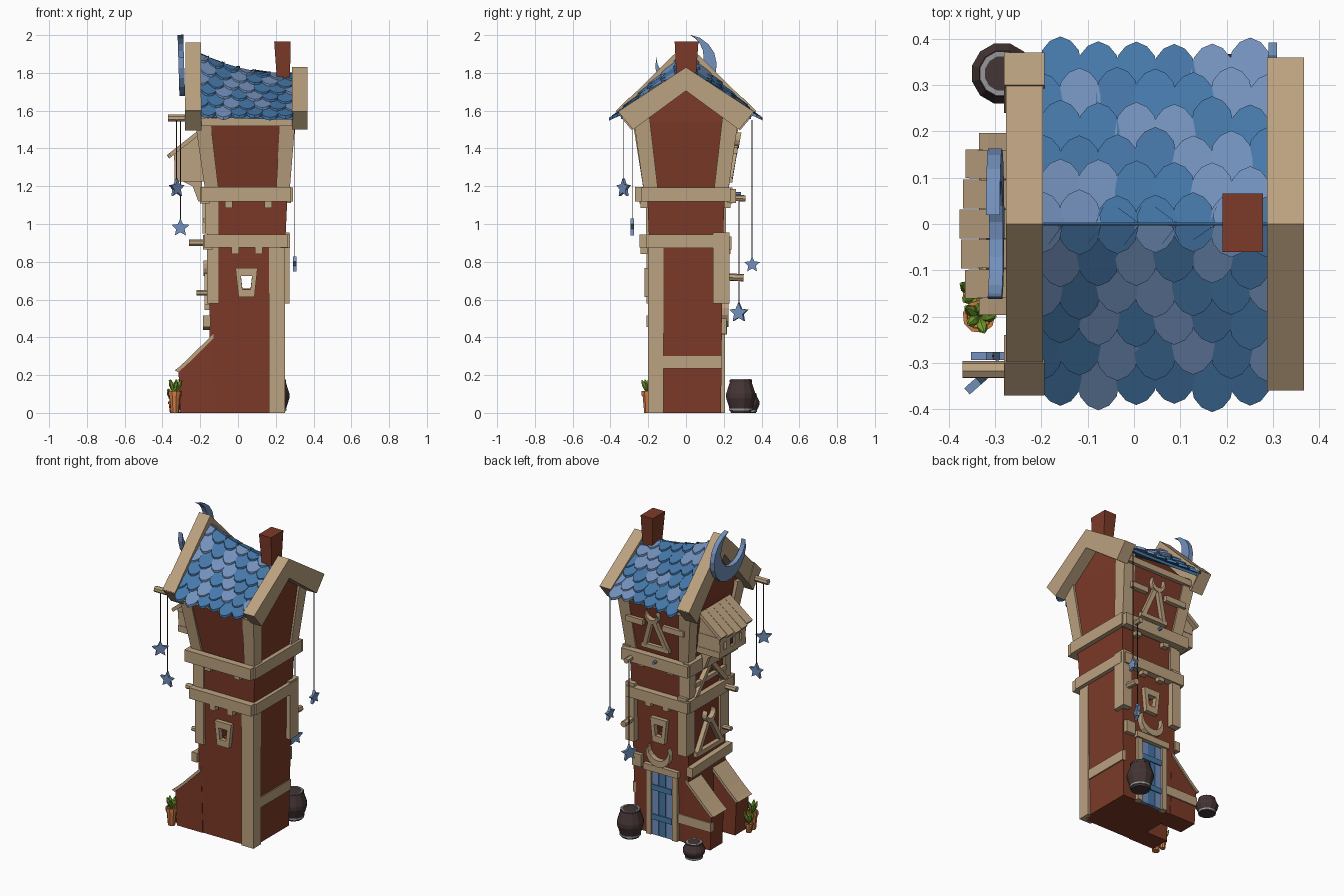
import bpy, bmesh, math, random
from mathutils import Vector as V

if "Cube" in bpy.data.objects:
    bpy.data.objects.remove(bpy.data.objects["Cube"])
random.seed(4)
X, Y, Z = V((1, 0, 0)), V((0, 1, 0)), V((0, 0, 1))


def material(name, r, g, b):
    m = bpy.data.materials.new(name)
    m.diffuse_color = (r, g, b, 1)
    m.use_nodes = True
    m.node_tree.nodes["Principled BSDF"].inputs["Base Color"].default_value = m.diffuse_color
    return m


RED = material("red_wall", .20, .042, .021)
TAN = material("tan_wood", .50, .36, .215)
BLUES = [material("blue_%d" % i, *c) for i, c in enumerate([(.06, .19, .40), (.17, .28, .50), (.06, .18, .38)])]
DARK = material("dark_wood", .06, .035, .035)
GREY = material("iron", .3, .31, .32)
CLAY = material("clay", .62, .20, .06)
GREEN = material("leaf", .18, .36, .025)


def loft(name, rings, mat):
    """Closed rings of equal length joined by quads, capped at both ends."""
    bm = bmesh.new()
    rs = [[bm.verts.new(p) for p in r] for r in rings]
    n = len(rs[0])
    for a, b in zip(rs, rs[1:]):
        for i in range(n):
            bm.faces.new((a[i], a[(i + 1) % n], b[(i + 1) % n], b[i]))
    bm.faces.new(rs[0][::-1])
    bm.faces.new(rs[-1])
    bmesh.ops.recalc_face_normals(bm, faces=bm.faces[:])
    me = bpy.data.meshes.new(name)
    bm.to_mesh(me)
    bm.free()
    me.materials.append(mat)
    ob = bpy.data.objects.new(name, me)
    bpy.context.collection.objects.link(ob)
    return ob


def beam(name, p0, p1, a, b, mat=TAN, k=1):
    """Box from p0 to p1 with half-size vectors a and b, scaled by k at p1."""
    return loft(name, [[V(p) + (a * i + b * j) * s for i, j in ((-1, -1), (1, -1), (1, 1), (-1, 1))]
                       for p, s in ((p0, 1), (p1, k))], mat)


def box(name, x0, x1, y0, y1, z0, z1, mat=TAN):
    c = ((x0 + x1) / 2, (y0 + y1) / 2)
    return beam(name, (*c, z0), (*c, z1), X * (x1 - x0) / 2, Y * (y1 - y0) / 2, mat)


def plate(name, pts, o, u, v, t, mat=TAN):
    n = u.cross(v).normalized() * t / 2
    return loft(name, [[V(o) + u * a + v * b + n * s for a, b in pts] for s in (-1, 1)], mat)


def turned(name, o, prof, mat, n=10, axis=Z):
    u = axis.orthogonal().normalized()
    w = axis.cross(u)
    return loft(name, [[V(o) + axis * z + (u * math.cos(i * math.tau / n) + w * math.sin(i * math.tau / n)) * r
                        for i in range(n)] for r, z in prof], mat)


def rod(name, p0, p1, r, mat=TAN, n=7):
    d = V(p1) - V(p0)
    return turned(name, p0, [(r, 0), (r, d.length)], mat, n, d.normalized())


def moon(r, opening, h=41, d=.35, n=10):
    """Crescent outline: outer arc, then a shifted inner arc through the tips."""
    a0, h = math.radians(opening), math.radians(h)
    ri, ph = math.sqrt(1 + d * d - 2 * d * math.cos(h)), math.atan2(math.sin(h), math.cos(h) - d)
    out = [a0 + h + (math.tau - 2 * h) * i / n for i in range(n + 1)]
    inn = [a0 - ph - (math.tau - 2 * ph) * i / n for i in range(1, n)]
    return [(r * math.cos(a), r * math.sin(a)) for a in out] + \
           [(r * (d * math.cos(a0) + ri * math.cos(a)), r * (d * math.sin(a0) + ri * math.sin(a))) for a in inn]


def quad(x0, x1, y, z):
    return [(x0, -y, z), (x1, -y, z), (x1, y, z), (x0, y, z)]


# tower walls
lower = loft("lower_wall", [quad(-.15, .235, .185, 0), quad(-.15, .25, .195, .9), quad(-.165, .262, .205, 1.15)], RED)
loft("upper_wall", [quad(-.16, .26, .205, 1.15), quad(-.205, .29, .275, 1.54),
                    [(-.205, -.002, 1.84), (.29, -.002, 1.73), (.29, .002, 1.73), (-.205, .002, 1.84)]], RED)

# window opening right through the tower, with frames front and back
def trap(sx, sz):
    return [(-.03 * sx, -.05 * sz), (.03 * sx, -.05 * sz), (.042 * sx, .05 * sz), (-.042 * sx, .05 * sz)]
cutter = plate("window_cutter", trap(.72, .72), (.045, 0, .695), X, Z, 1, RED)
cutter.hide_render = True
mod = lower.modifiers.new("window", "BOOLEAN")
mod.object, mod.operation, mod.solver = cutter, "DIFFERENCE", "EXACT"
bpy.context.view_layer.objects.active = lower
bpy.ops.object.modifier_apply(modifier="window")
bpy.data.objects.remove(cutter)
for y in (-.2, .2):
    o, i = trap(1.4, 1.55), trap(.72, .72)
    for k in range(4):
        j = (k + 1) % 4
        plate("window_frame", [o[k], o[j], i[j], i[k]], (.045, y, .69), X, Z, .04)

# buttresses on the left side with sloping caps
curve = [(-.315, .22), (-.26, .27), (-.2, .33), (-.13, .4)]
for y in (-.127, .127):
    plate("buttress", [(-.12, 0), (-.305, 0)] + curve, (0, y, 0), X, Z, .125, RED)
    plate("buttress_cap", [(-.335, .225)] + [(a, b - .004) for a, b in curve] + [(a, b + .02) for a, b in curve[::-1]],
          (0, y, 0), X, Z, .14)
box("buttress_band", -.315, -.08, .17, .197, .12, .18)

# corner posts and ring beams
box("front_right_post", .165, .25, -.2, -.12, 0, .9)
box("low_side_band", .225, .247, -.12, .19, .235, .3)
for x, y in ((-.135, -.165), (.238, .185), (-.135, .185)):
    box("short_corner_post", x - .028, x + .035, y - .043, y + .045, .58, .955)
for s in (-1, 1):
    box("middle_post", -.175, -.1, s * .181 - .031, s * .181 + .031, .95, 1.12)
for z0, z1, x0, x1, y in ((.87, .94, -.185, .275, .22), (1.115, 1.19, -.2, .29, .245)):
    for s in (-1, 1):
        box("ring_beam_long", x0 + .005, x1 - .01, s * y - .025, s * y + .02, z0 - .005 * s, z1 - .005 * s)
    box("ring_beam_left", x0, x0 + .05, -y, y, z0 - .006, z1 + .002)
    box("ring_beam_right", x1 - .05, x1, -y + .01, y - .01, z0 + .003, z1 + .004)
for xa, xb in ((-.137, -.19), (.237, .268)):
    for t in (-1, 1):
        beam("upper_post", (xa, t * .185, 1.17), (xb, t * .243, 1.62 if xb > 0 else 1.57), X * .036, Y * .038, TAN, 1.15)
for s in (-1, 1):
    box("eave_beam", -.2, .3, s * .275 - .02, s * .275 + .02, 1.52, 1.56)
    for x, z in ((-.05, 1.085), (.16, 1.085), (-.015, .84), (.11, .84)):
        box("beam_peg", x - .02, x + .02, s * .22 - .02, s * .22 + .015, z, z + .04)
beam("left_low_beam", (-.165, .2, .47), (-.165, -.21, .485), X * .02, Z * .03)
box("back_brick", .17, .235, .185, .215, .42, .5)

# roof deck and pointed tiles
def roof_z(x, y):
    h = 1.785 + .11 * ((.29 - x) / .49) ** 2
    return h + (1.54 - h) * abs(y) / .4
xs = [-.2 + .49 * i / 6 for i in range(7)]
loft("roof_deck", [[(x, y, roof_z(x, y) + o) for y, o in
     ((-.345, 0), (0, 0), (.345, 0), (.345, -.02), (0, -.03), (-.345, -.02))] for x in xs], BLUES[0])
W = .046
TILE = [(-W, -.13), (W, -.13), (W, -.062), (W * .86, -.03), (W * .5, -.01), (0, 0),
        (-W * .5, -.01), (-W * .86, -.03), (-W, -.062)]
for side in (-1, 1):
    for row in range(6):
        for col in range(7):
            cx = -.2 + .082 * col + (.041 if row % 2 == 0 else 0)
            tip = .4 - row * .066 + random.uniform(-.012, .008)
            rings = [[], []]
            for dx, t in TILE:
                x, y = min(.29, max(-.2, cx + dx)), max(.002, tip + t)
                lift = .028 + .16 * t
                for ring, o in zip(rings, (-.016, 0)):
                    ring.append((x, side * y, roof_z(x, y) + lift + o))
            if cx - W < .28:
                loft("roof_tile", rings, random.choice(BLUES))

# gable boards
for x, pk, e in ((-.237, 1.96, .37), (.327, 1.83, .36)):
    for s in (-1, 1):
        plate("gable_board", [(0, pk), (s * e, 1.595), (s * (e - .08), 1.5), (0, pk - .125)], (x, 0, 0), Y, Z, .08)
        if x < 0:
            plate("gable_end_block", [(s * .37, 1.6), (s * .285, 1.495), (s * .24, 1.56), (s * .3, 1.67)],
                  (x, 0, 0), Y, Z, .088)
beam("chimney", (.243, 0, 1.68), (.235, .003, 1.965), X * .031, Y * .045, RED, 1.4)
plate("gable_moon", moon(.163, 124, n=14), (-.3, 0, 1.84), Y, V((-.03, 0, 1)), .03, BLUES[1])

# bay window on the left
box("bay_box", -.32, -.17, -.12, .12, 1.25, 1.36, DARK)
for z in (1.245, 1.335):
    box("bay_rail", -.335, -.17, -.135, .135, z - .02, z + .02)
for y in (-.11, -.045, .045, .11):
    box("bay_post", -.335, -.31, y - .022, y + .022, 1.23, 1.36)
for s in (-1, 1):
    plate("bay_side", [(-.34, 1.37), (-.33, 1.235), (-.17, 1.23), (-.17, 1.51)], (0, s * .125, 0), X, Z, .014)
    plate("bay_bracket", [(-.3, 1.23), (-.24, 1.2), (-.21, 1.12), (-.19, 1.12), (-.19, 1.23)],
          (0, s * .1, 0), X, Z, .03)
for i in range(5):
    y, k = -.13 + .065 * i, random.uniform(-.008, .008)
    beam("bay_roof_plank", (-.365 + k, y, 1.36 + k * .8), (-.2, y * .97, 1.49), Y * .031, V((-.006, 0, .009)))

# triangle and moon ornaments, truss on the left
def ornament(o, u, w, h, lean):
    n = u.cross(Z) * .018
    o, up = V(o), V(lean) + Z
    for s in (-1, 1):
        a, b = o + u * s * w, o + up * h + u * s * .012
        beam("ornament_leg", a, b, (b - a).cross(n).normalized() * .014, n)
    beam("ornament_base", o - u * (w + .02), o + u * (w + .02), Z * .014, n)
    plate("ornament_moon", moon(.05, 90, 50), o + up * (h + .035), u, up, .045)
ornament((.05, .228, 1.235), X, .078, .185, (0, .17, 0))
ornament((-.16, 0, .56), Y, .12, .18, (0, 0, 0))
for a, b in ((-.17, -.02), (.12, .24)):
    beam("back_cross_beam", (a, .255, 1.39), (b, .255, 1.39), Z * .018, Y * .018)
for s in (-1, 1):
    beam("left_truss", (-.172, s * .15, .95), (-.172, s * .01, 1.11), Y * .019, X * .016)
beam("left_truss_bar", (-.17, -.16, 1.02), (-.17, .16, 1.02), Z * .013, X * .012)

# back door
for i in range(3):
    x = -.018 + .051 * i
    box("door_plank", x - .024, x + .024, .18, .197, 0, .41, BLUES[1 if i != 1 else 2])
for z in (.1, .29):
    box("door_bar", -.04, .105, .19, .204, z, z + .035, BLUES[0])
for x in (-.062, .125):
    box("door_jamb", x - .018, x + .018, .17, .207, 0, .42)
box("door_lintel", -.09, .155, .17, .217, .415, .455)
plate("door_moon", moon(.085, 90, 55), (.045, .205, .54), X, Z, .04)

# pegs, strings and hanging stars
rod("gable_pole", (-.37, -.315, 1.56), (-.2, -.315, 1.56), .019)
rod("back_peg", (.21, .2, 1.14), (.21, .315, 1.135), .017)
rod("back_low_peg", (.235, .2, .72), (.235, .305, .715), .02)
rod("left_peg", (-.26, -.15, .9), (-.14, -.15, .9), .018)
rod("left_low_peg", (-.22, -.15, .635), (-.14, -.15, .635), .015)
rod("back_iron_peg", (.03, .24, 1.16), (.03, .29, 1.16), .01, BLUES[1])
for x, y, z, top, r, u in ((-.325, -.33, 1.19, 1.56, .05, V((.75, .66, 0))), (-.305, -.285, .98, 1.55, .05, X),
                           (.3, .35, .785, 1.55, .044, Y), (.21, .28, .53, 1.14, .054, V((.4, .92, 0)))):
    star = [((r if i % 2 == 0 else r * .48) * math.sin(i * math.pi / 5),
             (r if i % 2 == 0 else r * .48) * math.cos(i * math.pi / 5)) for i in range(10)]
    plate("hanging_star", star, (x, y, z), u.normalized(), Z, .018, BLUES[1])
    rod("star_string", (x, y, z + r * .9), (x, y, top), .003, DARK, 4)

# barrels
for x, y, r, h in ((.195, .29, .08, .175), (-.285, .325, .067, .1)):
    turned("barrel", (x, y, 0), [(r * .68, 0), (r, h * .45), (r, h * .58), (r * .7, h),
                                 (r * .56, h), (r * .56, h * .6)], DARK, 12)
    for z, k in ((.97, .76), (.1, .8)):
        turned("barrel_hoop", (x, y, h * z - .006), [(r * .6, 0), (r * k, 0), (r * k, .011), (r * .6, .011)][1:3],
               GREY if z < .5 else DARK, 12)
    ring = [(r * .72, h * .9), (r * .72, h + .004), (r * .57, h + .004), (r * .55, h * .62), (r * .1, h * .61)]
    turned("barrel_rim", (x, y, 0), ring[:4], GREY, 12)
    turned("barrel_inside", (x, y, 0), [(r * .54, h * .63), (r * .54, h * .64)], DARK, 12)

# potted plants
for x, y, r, h in ((-.335, -.2, .034, .115), (-.345, -.15, .025, .06)):
    turned("plant_pot", (x, y, 0), [(r * .65, 0), (r * .9, h * .8), (r * 1.05, h * .8), (r * 1.05, h),
                                    (r * .8, h), (r * .75, h * .9)], CLAY, 9)
    for i in range(5):
        a = i * 1.26
        d = V((math.cos(a) * .45, math.sin(a) * .45, .9 + .3 * (i % 2))).normalized()
        turned("leaf", (x, y, h * .88), [(.004, 0), (.011, .03), (.012, .055), (.003, .08)], GREEN, 6, d)
